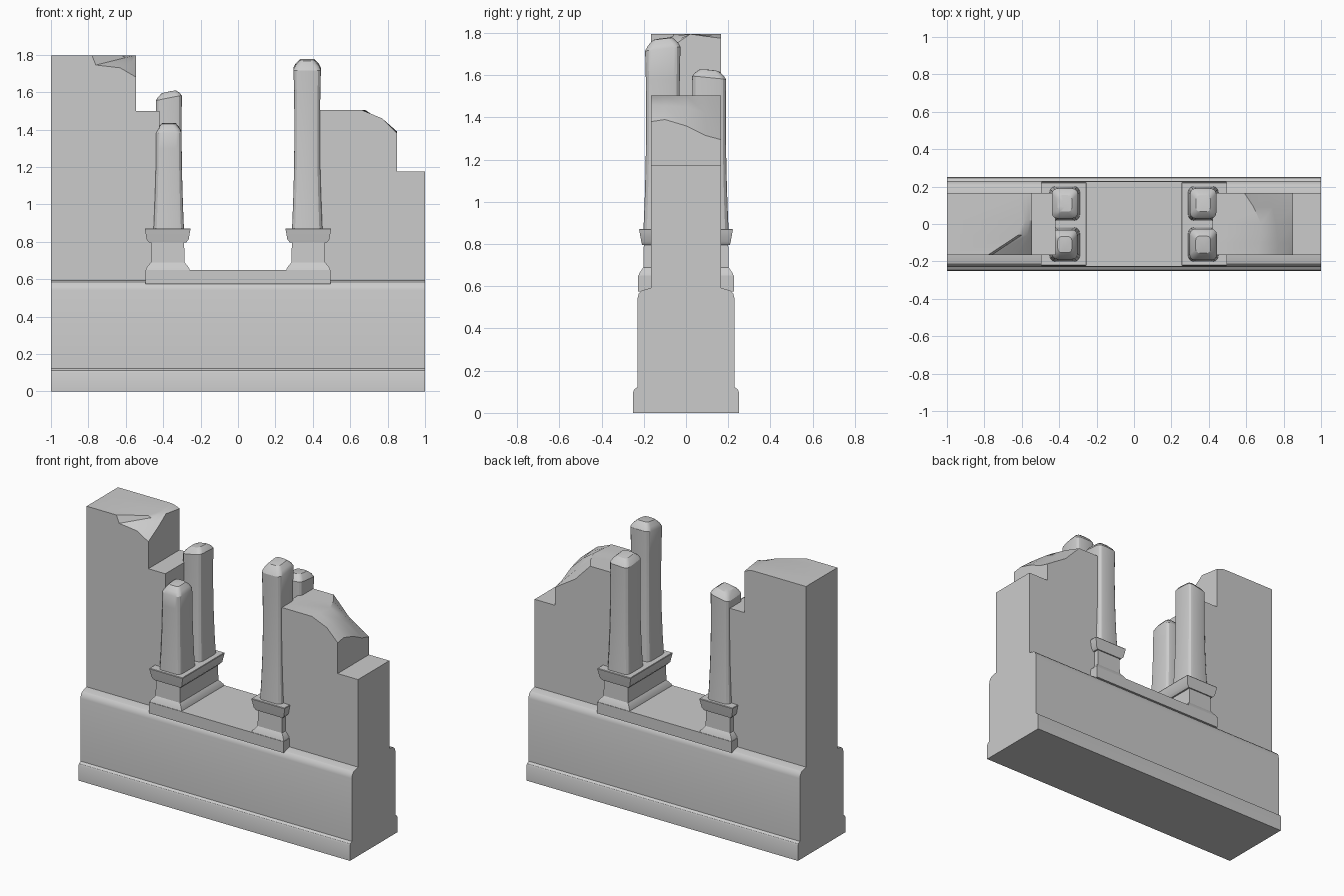
import bpy, bmesh, math
from mathutils import Vector

cube = bpy.data.objects.get("Cube")
if cube:
    bpy.data.objects.remove(cube, do_unlink=True)

stone = bpy.data.materials.new("grey stone")
stone.use_nodes = True
GREY = (0.6, 0.6, 0.6, 1)
stone.diffuse_color = GREY
stone.node_tree.nodes["Principled BSDF"].inputs["Base Color"].default_value = GREY


def loft(name, rings, angle=30):
    """Skin equal-length closed rings and cap both ends."""
    bm = bmesh.new()
    rows = [[bm.verts.new(p) for p in ring] for ring in rings]
    n = len(rows[0])
    for a, b in zip(rows, rows[1:]):
        for i in range(n):
            j = (i + 1) % n
            bm.faces.new((a[i], a[j], b[j], b[i]))
    bm.faces.new(rows[0][::-1])
    bm.faces.new(rows[-1])
    bmesh.ops.remove_doubles(bm, verts=bm.verts, dist=0.0005)
    bmesh.ops.recalc_face_normals(bm, faces=bm.faces)
    mesh = bpy.data.meshes.new(name)
    bm.to_mesh(mesh)
    bm.free()
    mesh.materials.append(stone)
    obj = bpy.data.objects.new(name, mesh)
    bpy.context.collection.objects.link(obj)
    bpy.ops.object.select_all(action='DESELECT')
    obj.select_set(True)
    bpy.context.view_layer.objects.active = obj
    bpy.ops.object.shade_smooth_by_angle(angle=math.radians(angle))
    return obj


def rect(cx, hx, hy, z):
    return [(cx - hx, -hy, z), (cx + hx, -hy, z), (cx + hx, hy, z), (cx - hx, hy, z)]


# Long moulded base, one half profile mirrored in y
half = [(0.25, 0), (0.25, 0.1), (0.245, 0.112), (0.23, 0.122), (0.23, 0.54),
        (0.224, 0.565), (0.21, 0.58), (0.165, 0.592)]
profile = half + [(-y, z) for y, z in reversed(half)]
loft("base", [[(x, y, z) for y, z in profile] for x in (-1, 1)])

# Left wall with a chipped upper corner: top line changes along y
chips = {
    -0.165: [(-0.78, 1.795), (-0.76, 1.745), (-0.63, 1.73), (-0.545, 1.68)],
    -0.06: [(-0.62, 1.795), (-0.60, 1.785), (-0.57, 1.76), (-0.545, 1.74)],
    0.02: [(-0.60, 1.795), (-0.58, 1.795), (-0.56, 1.795), (-0.545, 1.795)],
    0.165: [(-0.62, 1.795), (-0.60, 1.794), (-0.57, 1.785), (-0.545, 1.775)],
}
loft("left_wall", [[(x, y, z) for x, z in
                    [(-1, 0.57), (-1, 1.795)] + top +
                    [(-0.545, 1.5), (-0.42, 1.5), (-0.42, 0.57)]]
                   for y, top in chips.items()])

# Right wall with a worn slope and a low outer step
worn = {
    -0.165: [(0.66, 1.505), (0.77, 1.46), (0.85, 1.38)],
    -0.1: [(0.67, 1.505), (0.77, 1.455), (0.85, 1.39)],
    0.0: [(0.68, 1.505), (0.76, 1.45), (0.85, 1.36)],
    0.09: [(0.64, 1.505), (0.74, 1.42), (0.85, 1.315)],
    0.165: [(0.59, 1.505), (0.70, 1.39), (0.85, 1.295)],
}
loft("right_wall", [[(x, y, z) for x, z in
                     [(0.42, 0.57), (0.42, 1.505)] + top +
                     [(0.85, 1.175), (1, 1.175), (1, 0.57)]]
                    for y, top in worn.items()], angle=35)

# Sill between the pedestals
loft("sill", [rect(0, 0.495, 0.228, 0.575), rect(0, 0.495, 0.228, 0.65)])

# Pedestals with flared foot and projecting cap
for side, s in (("left", -1), ("right", 1)):
    cx = s * 0.376
    loft(side + "_pedestal", [rect(cx, hx, hy, z) for hx, hy, z in (
        (0.119, 0.228, 0.64), (0.115, 0.222, 0.66), (0.09, 0.202, 0.69), (0.088, 0.2, 0.8))])
    loft(side + "_pedestal_cap", [rect(cx, hx, hy, z) for hx, hy, z in (
        (0.098, 0.208, 0.795), (0.112, 0.212, 0.812), (0.122, 0.222, 0.868), (0.12, 0.22, 0.872))])


def column_ring(cx, cy, hx, hy, z, tilt=(0, 0)):
    """Rounded rectangle, optionally on a tilted plane."""
    r = 0.25 * hx + 0.012
    pts = []
    for k, (sx, sy) in enumerate(((1, 1), (-1, 1), (-1, -1), (1, -1))):
        for step in range(4):
            a = math.radians(90 * k + 30 * step)
            x = sx * (hx - r) + r * math.cos(a)
            y = sy * (hy - r) + r * math.sin(a)
            pts.append(Vector((cx + x, cy + y, z + tilt[0] * x + tilt[1] * y)))
    return pts


def column_width(z):
    """Slightly waisted shaft half width."""
    return 0.0685 + 0.0125 * ((1.4 - z) / 0.53) ** 2


# Broken columns: x side, y side, rim height, crown height, tilt of the break
columns = {
    "front_left_column": (-1, -1, 1.385, 1.435, (0, 0.05)),
    "back_left_column": (-1, 1, 1.565, 1.602, (0.2, -0.05)),
    "front_right_column": (1, -1, 1.725, 1.775, (0, 0.12)),
    "back_right_column": (1, 1, 1.585, 1.625, (0.05, -0.1)),
}
for name, (sx, sy, rim, crown, tilt) in columns.items():
    cx, cy = sx * 0.37, sy * 0.11
    rings = []
    for i in range(7):
        z = 0.865 + (rim - 0.865) * i / 6
        w = column_width(z)
        rings.append(column_ring(cx, cy, w, w + 0.0105, z, tilt if i == 6 else (0, 0)))
    for scale, lift in ((0.85, 0.45), (0.55, 0.95), (0.25, 1.0)):
        rings.append(column_ring(cx, cy, w * scale, (w + 0.0105) * scale,
                                 rim + (crown - rim) * lift, tilt))
    loft(name, rings, angle=28)
